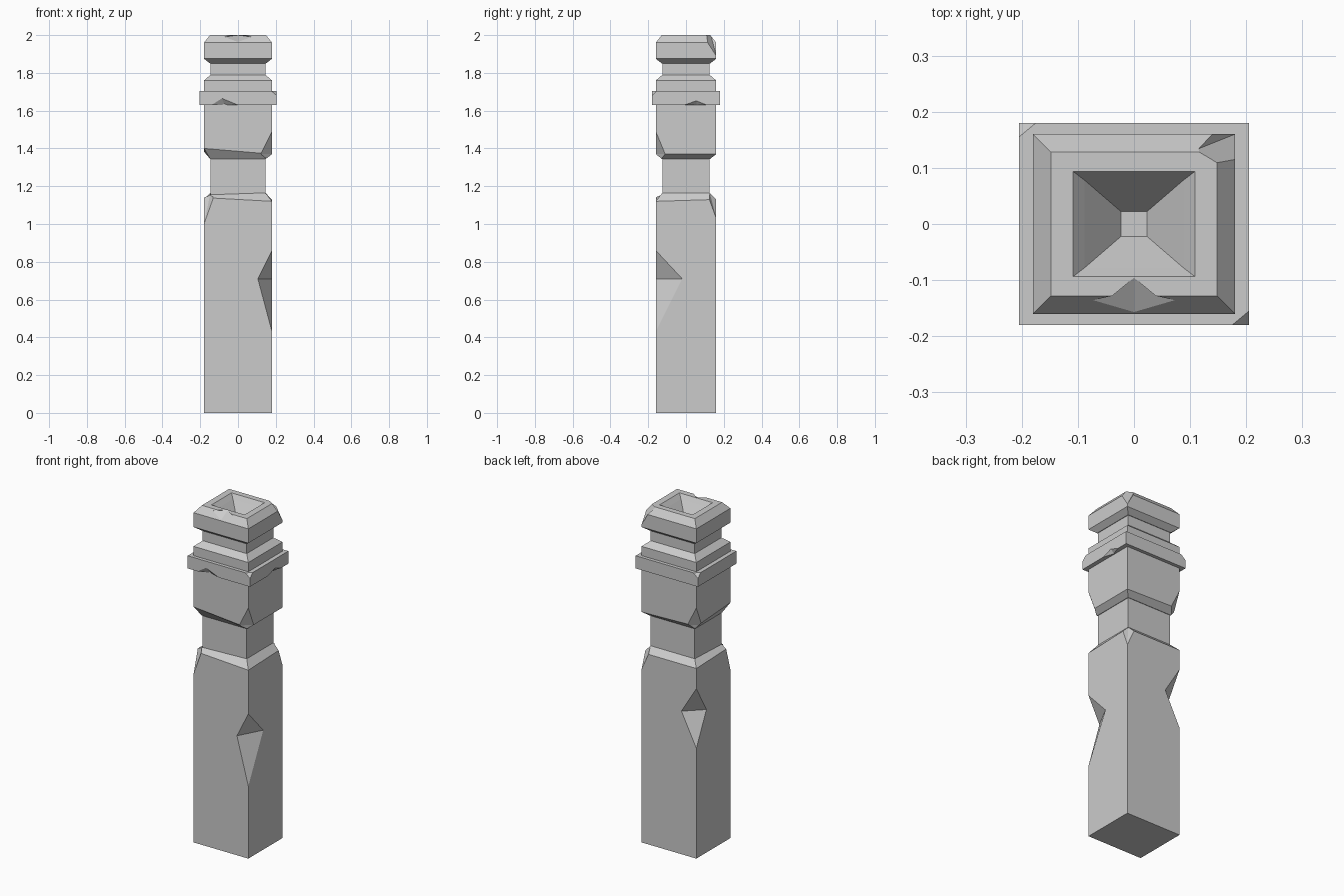
import bpy, bmesh


def make_object(name, bm):
    bmesh.ops.recalc_face_normals(bm, faces=bm.faces[:])
    mesh = bpy.data.meshes.new(name)
    bm.to_mesh(mesh)
    bm.free()
    ob = bpy.data.objects.new(name, mesh)
    bpy.context.collection.objects.link(ob)
    return ob


def loft(name, rings):
    """Stack rectangles (z, half x, half y, optional z offsets FL FR BR BL)."""
    bm = bmesh.new()
    prev = None
    for r in rings:
        z, hx, hy = r[:3]
        dz = r[3] if len(r) > 3 else (0, 0, 0, 0)
        corners = ((-1, -1), (1, -1), (1, 1), (-1, 1))
        ring = [bm.verts.new((sx * hx, sy * hy, z + d)) for (sx, sy), d in zip(corners, dz)]
        if prev:
            for i in range(4):
                j = (i + 1) % 4
                bm.faces.new((prev[i], prev[j], ring[j], ring[i]))
        else:
            bm.faces.new(ring)
        prev = ring
    bm.faces.new(prev)
    return make_object(name, bm)


def chip(ob, *points):
    """Knock a convex chip, given by its hull points, out of a part."""
    bm = bmesh.new()
    for p in points:
        bm.verts.new(p)
    bmesh.ops.convex_hull(bm, input=bm.verts[:])
    cutter = make_object("chip_cutter", bm)
    cutter.hide_render = True
    mod = ob.modifiers.new("chip", 'BOOLEAN')
    mod.operation, mod.solver, mod.object = 'DIFFERENCE', 'EXACT', cutter
    bpy.context.view_layer.objects.active = ob
    bpy.ops.object.modifier_apply(modifier=mod.name)
    bpy.data.objects.remove(cutter)


def corner_chip(ob, sx, sy, top, bottom, mid, px, py, hx=0.18, hy=0.16):
    """Wedge across a vertical corner; px, py are its reach along x and y."""
    x, y = sx * hx, sy * hy
    chip(ob, (x, y, top), (x, y, bottom), (x - sx * px, y, mid), (x, y - sy * py, mid),
         (x + sx * 0.1, y + sy * 0.1, mid))


# Shaft with the lower neck
shaft = loft("shaft", [
    (0, 0.18, 0.16),
    (1.13, 0.18, 0.16, (0.01, -0.01, 0, 0)),
    (1.165, 0.145, 0.125, (-0.01, 0, 0, 0)),
    (1.36, 0.145, 0.125)])
corner_chip(shaft, 1, -1, 0.86, 0.43, 0.71, 0.075, 0.14)
corner_chip(shaft, -1, 1, 1.01, 0.655, 0.85, 0.098, 0.095)
for s, low in ((-1, 1.0), (1, 1.03)):
    chip(shaft, (s * 0.18, s * 0.16, low), (s * 0.13, s * 0.16, 1.14),
         (s * 0.18, s * 0.12, 1.14), (s * 0.147, s * 0.127, 1.16),
         (s * 0.24, s * 0.22, 1.14), (s * 0.2, s * 0.18, 1.2))

# Block above the neck
block = loft("middle_block", [
    (1.345, 0.148, 0.128),
    (1.37, 0.18, 0.16, (0.03, 0, 0, 0.01)),
    (1.64, 0.18, 0.16)])
for s in (1, -1):
    chip(block, (s * 0.18, -s * 0.16, 1.49), (s * 0.12, -s * 0.16, 1.37),
         (s * 0.18, -s * 0.11, 1.37), (s * 0.15, -s * 0.13, 1.345),
         (s * 0.25, -s * 0.23, 1.37), (s * 0.2, -s * 0.18, 1.3))

# Projecting band
band = loft("band", [(1.63, 0.205, 0.18), (1.705, 0.205, 0.18)])
chip(band, (-0.14, -0.18, 1.63), (0, -0.18, 1.63), (-0.085, -0.18, 1.665),
     (-0.07, -0.155, 1.63), (-0.07, -0.22, 1.6))
chip(band, (0.205, -0.01, 1.63), (0.205, 0.11, 1.63), (0.205, 0.055, 1.652),
     (0.185, 0.055, 1.63), (0.25, 0.055, 1.6))
for s in (1, -1):
    chip(band, (s * 0.175, -s * 0.18, 1.705), (s * 0.205, -s * 0.155, 1.705),
         (s * 0.205, -s * 0.18, 1.68), (s * 0.25, -s * 0.22, 1.75))

# Collar with the upper neck
loft("collar", [
    (1.70, 0.18, 0.16),
    (1.76, 0.18, 0.16),
    (1.79, 0.145, 0.125),
    (1.86, 0.145, 0.125)])

# Cap with its hollow
cap = loft("cap", [
    (1.85, 0.148, 0.128),
    (1.875, 0.18, 0.16),
    (1.96, 0.18, 0.16),
    (2.0, 0.148, 0.128),
    (2.0, 0.109, 0.094),
    (1.975, 0.088, 0.078),
    (1.89, 0.023, 0.022)])
chip(cap, (-0.075, -0.137, 1.99), (0.075, -0.137, 1.99), (0, -0.096, 2.0),
     (0, -0.16, 1.962), (0, -0.14, 1.975), (0, -0.2, 2.05))
chip(cap, (0.14, 0.16, 1.96), (0.18, 0.115, 1.96), (0.18, 0.16, 1.89),
     (0.11, 0.132, 2.0), (0.155, 0.105, 2.0), (0.22, 0.2, 2.02))
